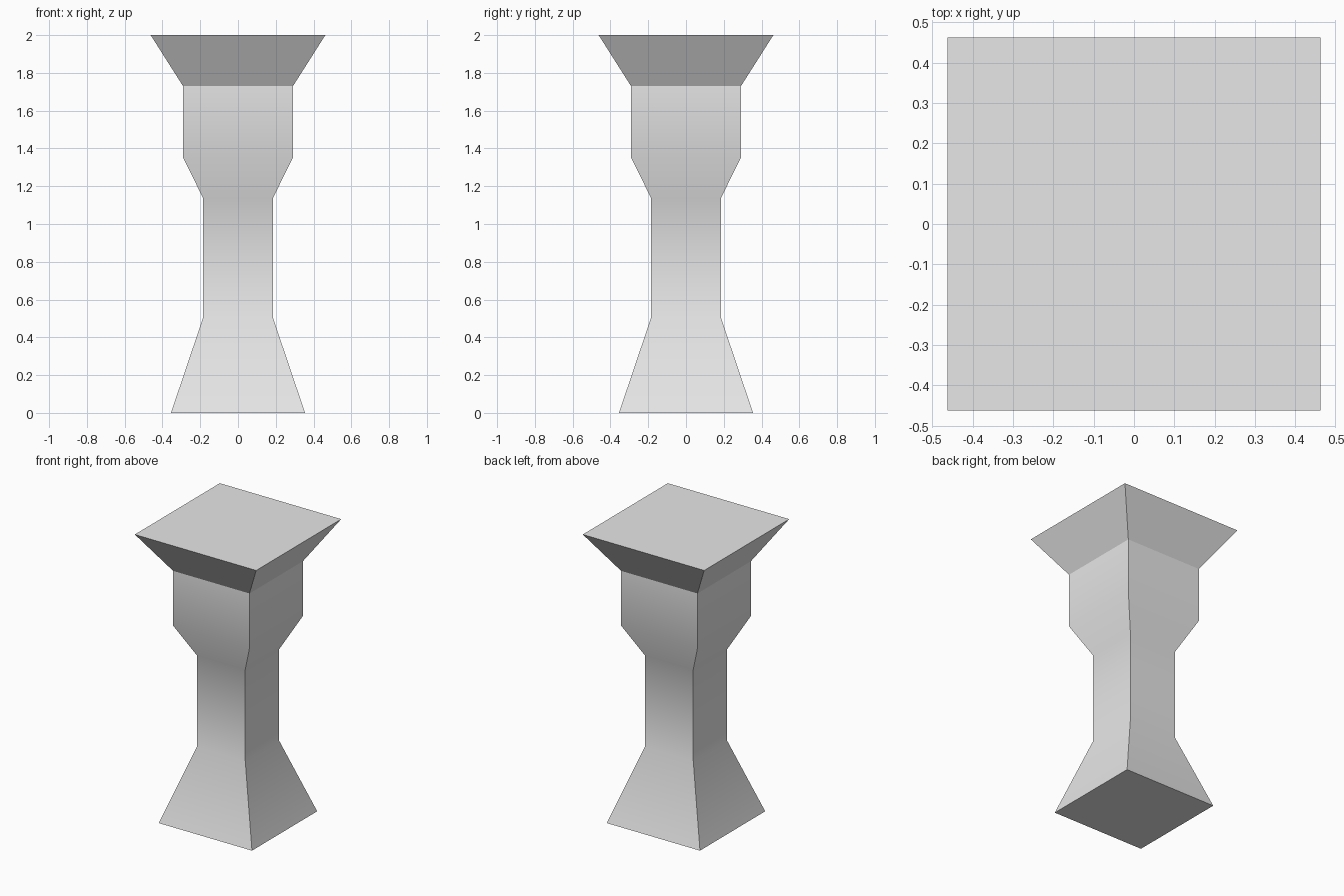
import bpy
import bmesh
import math

cube = bpy.data.objects.get("Cube")
if cube:
    bpy.data.objects.remove(cube, do_unlink=True)

# Plain stone grey
stone = bpy.data.materials.new("stone_grey")
stone.use_nodes = True
grey = (0.8, 0.8, 0.8, 1.0)
stone.diffuse_color = grey
stone.node_tree.nodes["Principled BSDF"].inputs["Base Color"].default_value = grey

# Half width and height of each square section, from foot to capital
SECTIONS = [(0.355, 0.0), (0.184, 0.507), (0.184, 1.135),
            (0.291, 1.353), (0.291, 1.73), (0.4625, 2.0)]
CORNERS = [(-1, -1), (1, -1), (1, 1), (-1, 1)]


def square_loft(name, sections, material):
    """Join square sections into a closed solid."""
    bm = bmesh.new()
    rings = [[bm.verts.new((x * half, y * half, z)) for x, y in CORNERS]
             for half, z in sections]
    for low, high in zip(rings, rings[1:]):
        for i in range(4):
            j = (i + 1) % 4
            bm.faces.new((low[i], low[j], high[j], high[i]))
    bm.faces.new(rings[0][::-1])
    bm.faces.new(rings[-1])
    mesh = bpy.data.meshes.new(name)
    bm.to_mesh(mesh)
    bm.free()
    mesh.materials.append(material)
    obj = bpy.data.objects.new(name, mesh)
    bpy.context.collection.objects.link(obj)
    return obj


# Pillar: flared foot, shaft, block and capital; gentle bends shade smoothly
pillar = square_loft("pillar", SECTIONS, stone)
bpy.ops.object.select_all(action="DESELECT")
pillar.select_set(True)
bpy.context.view_layer.objects.active = pillar
bpy.ops.object.shade_smooth_by_angle(angle=math.radians(30))
